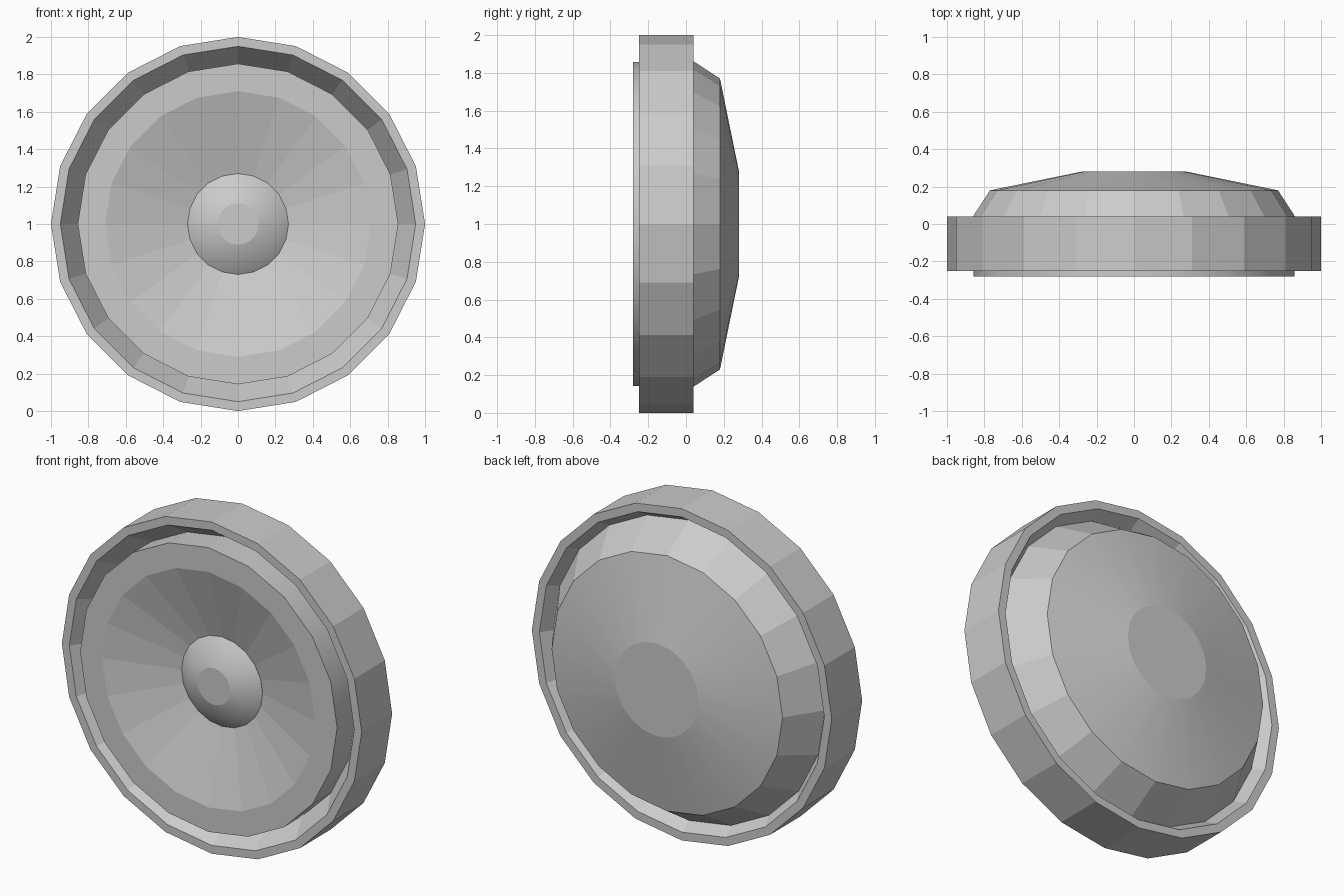
import bpy, bmesh, math

if "Cube" in bpy.data.objects:
    bpy.data.objects.remove(bpy.data.objects["Cube"])

SIDES = 20


def lathe(name, profile, smooth_bands=(), closed=False):
    """Revolve (radius, y) points around the y axis at height 1; ends are capped unless closed."""
    bm = bmesh.new()
    loops = []
    for r, y in profile:
        loops.append([bm.verts.new((r * math.sin(2 * math.pi * i / SIDES), y,
                                    1 + r * math.cos(2 * math.pi * i / SIDES)))
                      for i in range(SIDES)])
    count = len(loops)
    for b in range(count if closed else count - 1):
        p, q = loops[b], loops[(b + 1) % count]
        for i in range(SIDES):
            j = (i + 1) % SIDES
            face = bm.faces.new((p[i], p[j], q[j], q[i]))
            face.smooth = b in smooth_bands
    if not closed:
        bm.faces.new(loops[0])
        bm.faces.new(loops[-1])
    bmesh.ops.recalc_face_normals(bm, faces=bm.faces)
    # Keep creases between the profile bands sharp
    for e in bm.edges:
        if len(e.link_faces) == 2 and e.calc_face_angle() > math.radians(30):
            e.smooth = False
    mesh = bpy.data.meshes.new(name)
    bm.to_mesh(mesh)
    bm.free()
    obj = bpy.data.objects.new(name, mesh)
    bpy.context.collection.objects.link(obj)
    return obj


# Outer ring, its inside wall narrowing to the middle
lathe("outer_ring", [(1, -0.25), (1, 0.04), (0.95, 0.04),
                     (0.855, -0.105), (0.95, -0.25)], closed=True)

# Dished body: recessed front cone, flat rim, side wall, stepped back
lathe("dished_body", [(0.25, -0.145), (0.71, -0.28), (0.857, -0.28),
                      (0.857, -0.105), (0.91, -0.035), (0.77, 0.18),
                      (0.28, 0.28)], smooth_bands=(2, 5))

# Domed hub in the middle of the front
lathe("centre_dome", [(0.27, -0.14), (0.27, -0.152), (0.2, -0.202), (0.11, -0.23)],
      smooth_bands=(0, 1, 2))
